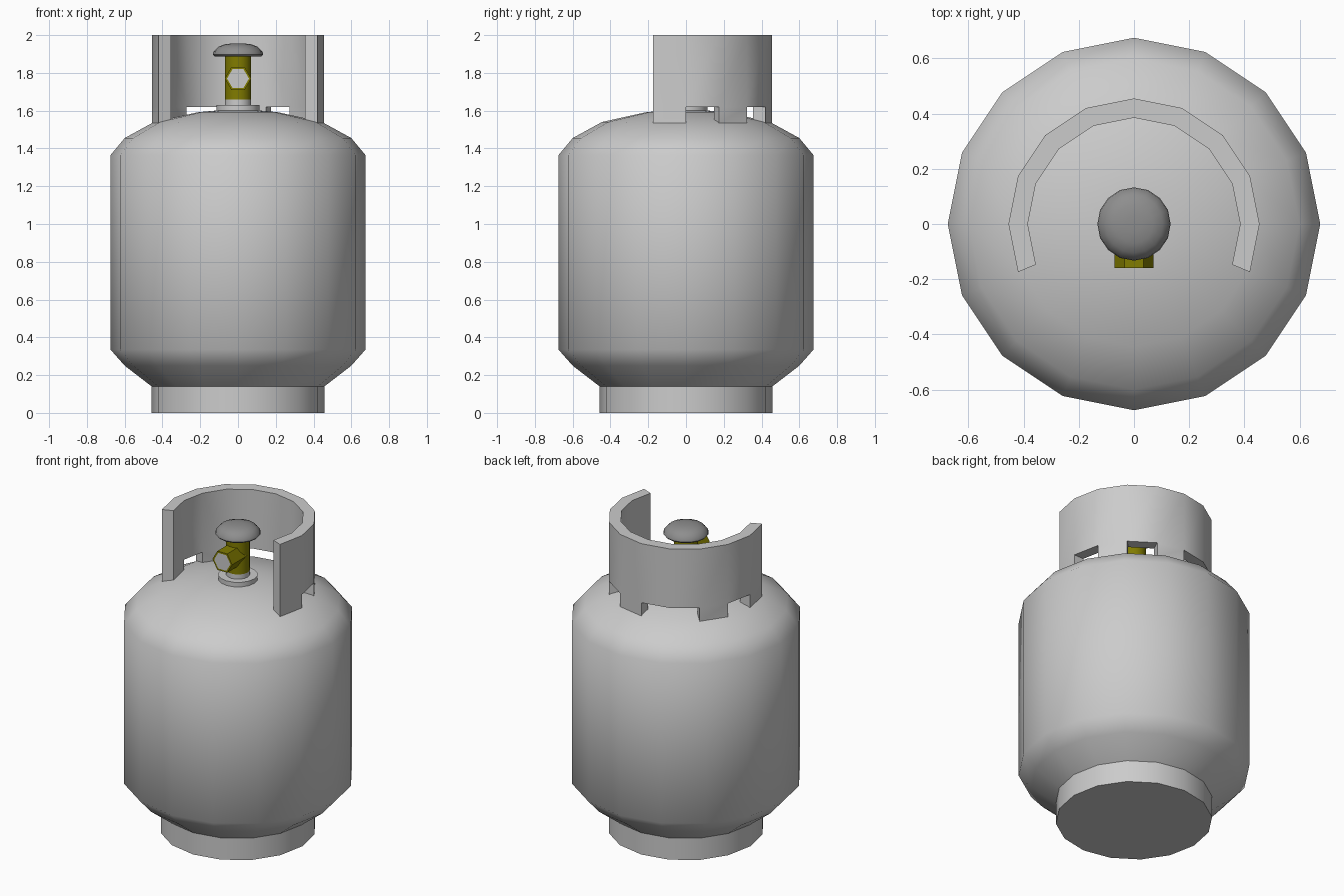
import bpy, bmesh
from math import sin, cos, pi, radians
from mathutils import Matrix

cube = bpy.data.objects.get("Cube")
if cube:
    bpy.data.objects.remove(cube)


def material(name, rgb):
    m = bpy.data.materials.new(name)
    m.use_nodes = True
    color = (*rgb, 1)
    m.diffuse_color = color
    m.node_tree.nodes["Principled BSDF"].inputs["Base Color"].default_value = color
    return m


STEEL = material("pale grey steel", (0.6, 0.6, 0.6))
KNOB = material("dark grey plastic", (0.27, 0.27, 0.27))
BRASS = material("olive brass", (0.22, 0.2, 0.0))


def finish(name, bm, mats, angle):
    bmesh.ops.recalc_face_normals(bm, faces=bm.faces)
    mesh = bpy.data.meshes.new(name)
    bm.to_mesh(mesh)
    bm.free()
    obj = bpy.data.objects.new(name, mesh)
    bpy.context.collection.objects.link(obj)
    for m in mats:
        mesh.materials.append(m)
    bpy.ops.object.select_all(action='DESELECT')
    obj.select_set(True)
    bpy.context.view_layer.objects.active = obj
    if angle:
        bpy.ops.object.shade_smooth_by_angle(angle=radians(angle))
    return obj


def lathe(name, profile, sides, mat, angle):
    """Stack rings of (radius, z) and close both ends."""
    bm = bmesh.new()
    rings = [[bm.verts.new((r * cos(2 * pi * i / sides), r * sin(2 * pi * i / sides), z))
              for i in range(sides)] for r, z in profile]
    for a, b in zip(rings, rings[1:]):
        for i in range(sides):
            j = (i + 1) % sides
            bm.faces.new((a[i], a[j], b[j], b[i]))
    bm.faces.new(rings[0][::-1])
    bm.faces.new(rings[-1])
    return finish(name, bm, [mat], angle)


# Tank with its foot and domed shoulder
lathe("tank", [(0.457, 0), (0.457, 0.14), (0.6, 0.25), (0.675, 0.335), (0.675, 1.365),
               (0.6, 1.455), (0.445, 1.54), (0.21, 1.592), (0.1, 1.602)], 16, STEEL, 50)

# Open guard collar: ten segments, some with feet reaching the shoulder
SEGMENTS, FEET = 10, (0, 2, 4, 7, 9)
OUTER, INNER = 0.455, 0.385
LEVELS = (1.53, 1.62, 2.0)
bm = bmesh.new()
grid = {}


def point(step, radius, level):
    key = (step, radius, level)
    if key not in grid:
        a = radians(22.5 * (step - 1))
        grid[key] = bm.verts.new((radius * cos(a), radius * sin(a), LEVELS[level]))
    return grid[key]


cells = {(s, 1) for s in range(SEGMENTS)} | {(s, 0) for s in FEET}
for s, k in cells:
    for r in (OUTER, INNER):
        bm.faces.new([point(s, r, k), point(s + 1, r, k),
                      point(s + 1, r, k + 1), point(s, r, k + 1)])
    # Ends and rims only where no neighbour continues the wall
    for step, other in ((s, s - 1), (s + 1, s + 1)):
        if (other, k) not in cells:
            bm.faces.new([point(step, OUTER, k), point(step, INNER, k),
                          point(step, INNER, k + 1), point(step, OUTER, k + 1)])
    for level, other in ((k, k - 1), (k + 1, k + 1)):
        if (s, other) not in cells:
            bm.faces.new([point(s, OUTER, level), point(s + 1, OUTER, level),
                          point(s + 1, INNER, level), point(s, INNER, level)])
finish("guard_collar", bm, [STEEL], 30)

# Valve stack
lathe("valve_boss", [(0.115, 1.58), (0.115, 1.63)], 16, STEEL, 30)
lathe("valve_neck", [(0.07, 1.62), (0.07, 1.66)], 16, STEEL, 30)
lathe("valve_stem", [(0.07, 1.66), (0.07, 1.9)], 16, BRASS, 30)
lathe("valve_knob", [(0.125, 1.888), (0.133, 1.897), (0.13, 1.912), (0.105, 1.938),
                     (0.07, 1.951), (0.03, 1.956)], 16, KNOB, 50)

# Hexagonal outlet facing forward, with a shallow grey mouth
bm = bmesh.new()
bmesh.ops.create_cone(bm, cap_ends=True, segments=6, radius1=0.07, radius2=0.07, depth=0.16)
bmesh.ops.rotate(bm, verts=bm.verts, matrix=Matrix.Rotation(pi / 2, 3, 'X'))
corner = max(bm.verts, key=lambda v: abs(v.co.x)).co
if abs(corner.x) < 0.069:
    bmesh.ops.rotate(bm, verts=bm.verts, matrix=Matrix.Rotation(pi / 6, 3, 'Y'))
bmesh.ops.translate(bm, verts=bm.verts, vec=(0, -0.08, 1.77))
mouth = min(bm.faces, key=lambda f: f.calc_center_median().y)
bmesh.ops.inset_region(bm, faces=[mouth], thickness=0.012)
mouth.material_index = 1
finish("valve_outlet", bm, [BRASS, STEEL], 0)
